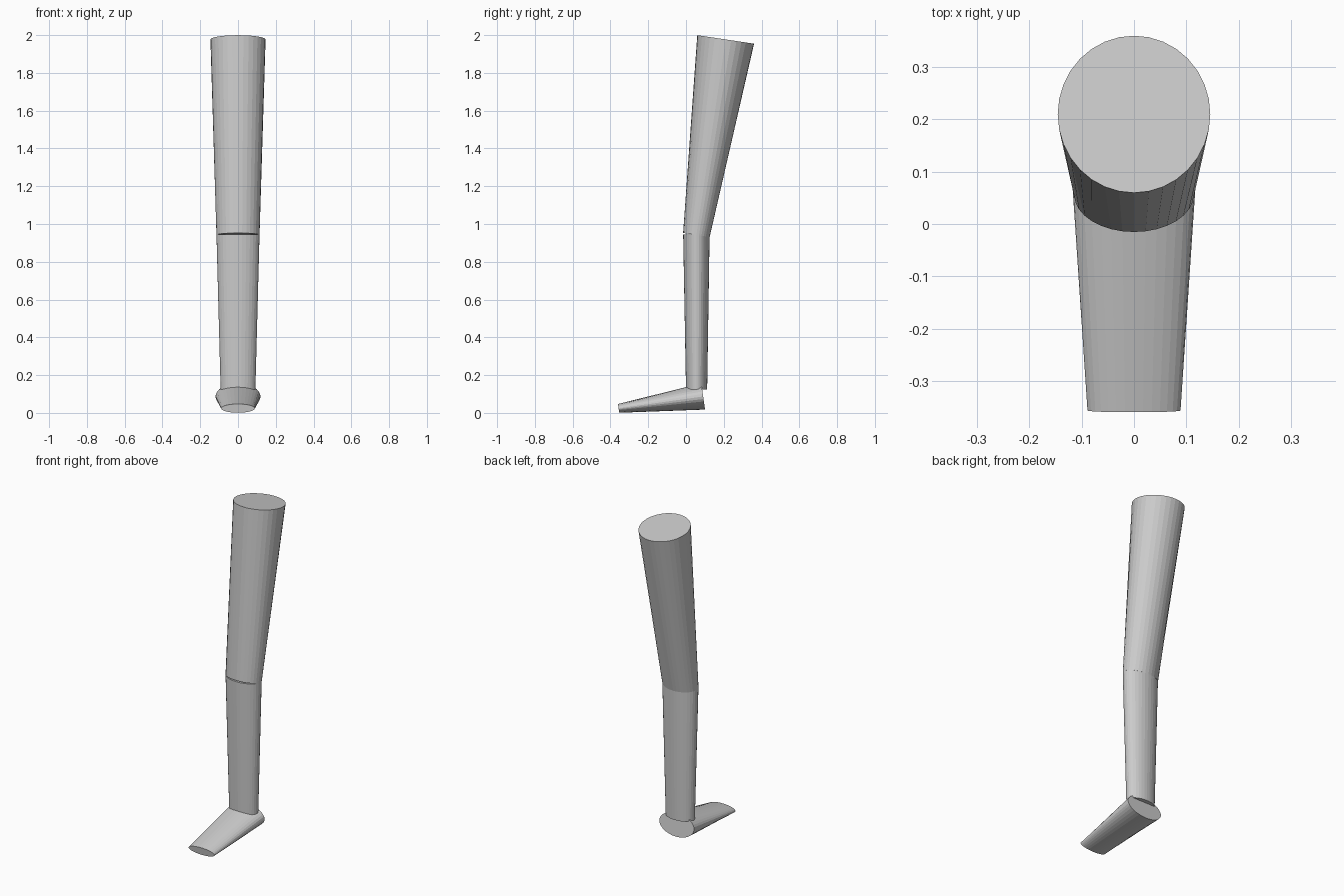
import bpy, bmesh
from math import cos, sin, tau
from mathutils import Vector

if "Cube" in bpy.data.objects:
    bpy.data.objects.remove(bpy.data.objects["Cube"])

SIDES = 32


def tapered_tube(name, start, end, r_start, r_end):
    """Capped elliptical tube in the YZ plane; radii are (across x, in plane)."""
    a, b = Vector((0, *start)), Vector((0, *end))
    side = Vector((1, 0, 0))
    up = (b - a).normalized().cross(side)
    bm = bmesh.new()
    rings = []
    for c, (rx, ry) in ((a, r_start), (b, r_end)):
        rings.append([bm.verts.new(c + side * rx * cos(tau * i / SIDES)
                                   + up * ry * sin(tau * i / SIDES))
                      for i in range(SIDES)])
    for i in range(SIDES):
        j = (i + 1) % SIDES
        bm.faces.new((rings[0][i], rings[0][j], rings[1][j], rings[1][i]))
    for ring in rings:
        bm.faces.new(ring)
    bmesh.ops.recalc_face_normals(bm, faces=bm.faces)
    mesh = bpy.data.meshes.new(name)
    bm.to_mesh(mesh)
    bm.free()
    obj = bpy.data.objects.new(name, mesh)
    bpy.context.collection.objects.link(obj)
    return obj


# Upper leg, leaning back from the knee
tapered_tube("thigh", (0.055, 0.942), (0.21, 1.977), (0.114, 0.071), (0.146, 0.152))
# Lower leg, almost vertical
tapered_tube("shin", (0.056, 0.125), (0.055, 0.945), (0.092, 0.056), (0.114, 0.07))
# Foot, wide heel tapering to a flat toe
tapered_tube("foot", (0.091, 0.087), (-0.357, 0.024), (0.119, 0.07), (0.089, 0.0235))
